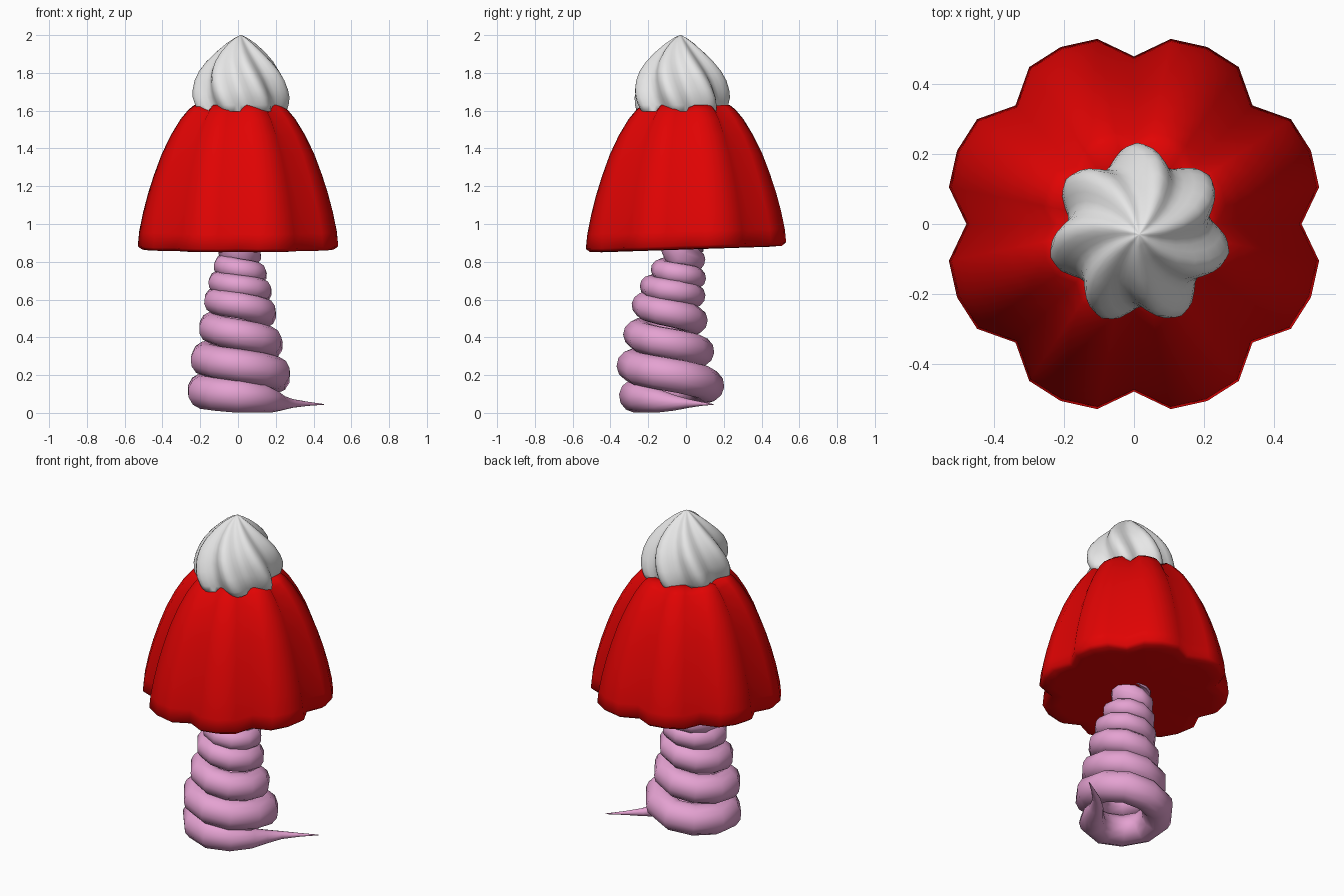
import bpy, bmesh, math
from mathutils import Vector

if "Cube" in bpy.data.objects:
    bpy.data.objects.remove(bpy.data.objects["Cube"])


def material(name, rgb):
    m = bpy.data.materials.new(name)
    m.diffuse_color = (*rgb, 1)
    m.use_nodes = True
    m.node_tree.nodes["Principled BSDF"].inputs["Base Color"].default_value = m.diffuse_color
    return m


RED = material("jelly red", (0.75, 0.001, 0.001))
WHITE = material("cream white", (0.8, 0.8, 0.8))
PINK = material("coil pink", (0.78, 0.36, 0.64))


def lerp(keys, t):
    """Piecewise linear lookup; each key is (t, value, value...)."""
    if t <= keys[0][0]:
        return keys[0][1:]
    for a, b in zip(keys, keys[1:]):
        if t <= b[0]:
            f = (t - a[0]) / (b[0] - a[0])
            return [p + (q - p) * f for p, q in zip(a[1:], b[1:])]
    return keys[-1][1:]


def loft(name, mat, profile, sides, point, angle):
    """Skin rings of points from bottom to top, capped at both ends."""
    bm = bmesh.new()
    rings = [[bm.verts.new(point(r, z, i)) for i in range(sides)] for r, z in profile]
    for lo, hi in zip(rings, rings[1:]):
        for i in range(sides):
            j = (i + 1) % sides
            bm.faces.new((lo[i], lo[j], hi[j], hi[i]))
    bm.faces.new(rings[0][::-1])
    bm.faces.new(rings[-1])
    bmesh.ops.recalc_face_normals(bm, faces=bm.faces)
    me = bpy.data.meshes.new(name)
    bm.to_mesh(me)
    bm.free()
    me.materials.append(mat)
    ob = bpy.data.objects.new(name, me)
    bpy.context.collection.objects.link(ob)
    smooth(ob, angle)


def smooth(ob, angle):
    bpy.ops.object.select_all(action='DESELECT')
    ob.select_set(True)
    bpy.context.view_layer.objects.active = ob
    bpy.ops.object.shade_smooth_by_angle(angle=math.radians(angle))


# Jelly dome: eight lobes, four segments each, rim tilted slightly up at the back
def jelly_point(r, z, i):
    a = i * math.tau / 32
    r *= (0.875, 0.985, 1.0, 0.985)[i % 4]
    if z > 1.55 and i % 4 == 0:
        z -= 0.02
    y = r * math.sin(a)
    tilt = 0.033 * max(0, min(1, (1.5 - z) / 0.6))
    return Vector((r * math.cos(a), y, z + tilt * y))


loft("jelly_dome", RED,
     [(0.10, 0.87), (0.46, 0.865), (0.525, 0.868), (0.549, 0.885), (0.541, 0.96),
      (0.52, 1.06), (0.493, 1.16), (0.46, 1.26), (0.418, 1.37), (0.368, 1.47),
      (0.315, 1.555), (0.272, 1.605), (0.24, 1.63), (0.18, 1.625), (0.05, 1.62)],
     32, jelly_point, 65)


# Cream swirl: seven pointed lobes, twisting towards the tip
def cream_point(r, z, i):
    k = (2.0 - z) / 0.41
    a = i * math.tau / 56
    w = 0.5 + 0.5 * math.cos(7 * a)
    r *= 0.79 + 0.21 * w ** 1.1
    a += math.radians(-3 - 42 * (1 - k))
    return Vector((0.015 + r * math.cos(a), -0.03 + r * math.sin(a), z))


loft("cream_swirl", WHITE,
     [(0.10, 1.59), (0.242, 1.595), (0.255, 1.63), (0.263, 1.67), (0.259, 1.71),
      (0.246, 1.76), (0.221, 1.81), (0.183, 1.86), (0.133, 1.91), (0.08, 1.955),
      (0.035, 1.985), (0.004, 2.0)],
     56, cream_point, 80)

# Coiled tail: clockwise rising spiral; keys are turn, outer radius, tube radius, y centre, z
KEYS = [(-0.2, 0.25, 0.06, -0.08, 0.062), (-0.1, 0.265, 0.078, -0.08, 0.08),
        (0, 0.275, 0.09, -0.08, 0.09), (0.25, 0.287, 0.091, -0.08, 0.115),
        (0.5, 0.283, 0.091, -0.08, 0.145), (0.75, 0.286, 0.09, -0.085, 0.203),
        (1, 0.278, 0.088, -0.09, 0.25),
        (1.5, 0.255, 0.084, -0.105, 0.325), (2, 0.228, 0.08, -0.105, 0.415),
        (2.5, 0.215, 0.076, -0.10, 0.49), (3, 0.198, 0.07, -0.09, 0.57),
        (3.5, 0.188, 0.064, -0.085, 0.62), (4, 0.175, 0.06, -0.07, 0.67),
        (5, 0.147, 0.058, -0.04, 0.758), (5.5, 0.128, 0.06, -0.02, 0.805)]
path = [(0.455, 0.145, 0.045, 0.002), (0.37, 0.08, 0.048, 0.011),
        (0.29, 0.015, 0.05, 0.023), (0.23, -0.06, 0.053, 0.041)]
for s in range(-2, 56):
    t = s / 10
    outer, tube, cy, z = lerp(KEYS, t)
    a = -math.pi / 2 - t * math.tau
    r = outer - tube
    path.append((0.005 + r * math.cos(a), cy + r * math.sin(a), z, tube))
path += [(0.03, -0.02, 0.82, 0.095), (0.008, -0.02, 0.86, 0.115), (0.008, -0.02, 0.95, 0.115)]

cu = bpy.data.curves.new("coiled_tail", 'CURVE')
cu.dimensions = '3D'
cu.bevel_depth = 1
cu.bevel_resolution = 4
cu.use_fill_caps = True
sp = cu.splines.new('POLY')
sp.points.add(len(path) - 1)
for p, (x, y, z, r) in zip(sp.points, path):
    p.co = (x, y, z, 1)
    p.radius = r
cu.materials.append(PINK)
tail = bpy.data.objects.new("coiled_tail", cu)
bpy.context.collection.objects.link(tail)
bpy.ops.object.select_all(action='DESELECT')
tail.select_set(True)
bpy.context.view_layer.objects.active = tail
bpy.ops.object.convert(target='MESH')
smooth(bpy.context.view_layer.objects.active, 80)
